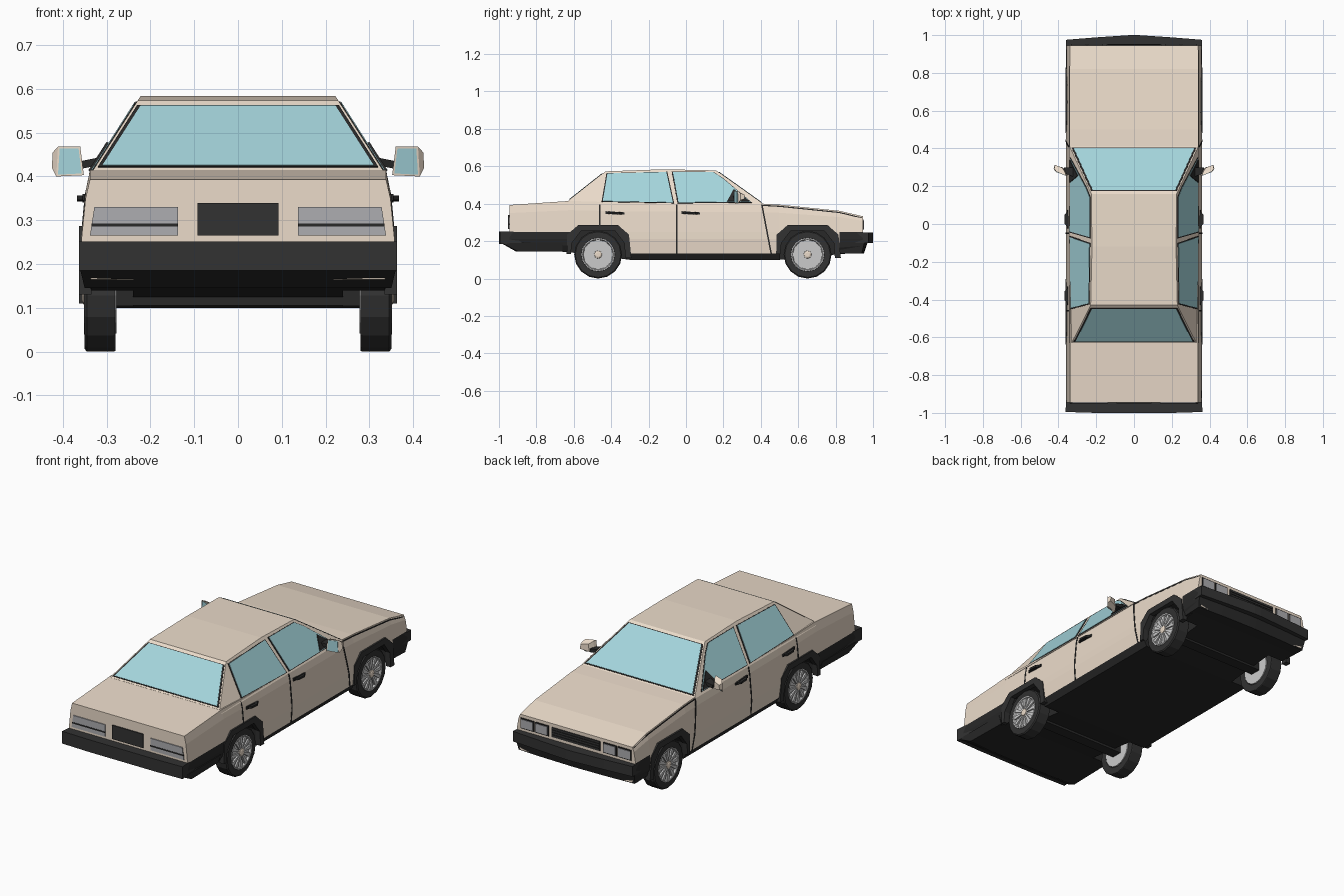
import bpy, bmesh
from math import sin, cos, pi
from mathutils import Vector

if "Cube" in bpy.data.objects:
    bpy.data.objects.remove(bpy.data.objects["Cube"])


def material(name, r, g, b):
    m = bpy.data.materials.new(name)
    m.diffuse_color = (r, g, b, 1)
    m.use_nodes = True
    m.node_tree.nodes["Principled BSDF"].inputs["Base Color"].default_value = m.diffuse_color
    return m


CREAM = material("cream_paint", .83, .71, .59)
BLACK = material("black_trim", .022, .022, .022)
RUBBER = material("rubber", .032, .032, .032)
GLASS = material("glass", .37, .66, .71)
LAMP = material("lamp", .42, .42, .44)
METAL = material("rim_metal", .55, .55, .55)


def loft(name, rings, mats, pick=None, mirror=False):
    """Skin a list of equal closed rings and cap both ends."""
    bm = bmesh.new()
    vs = [[bm.verts.new(p) for p in r] for r in rings]
    n = len(rings[0])
    for i in range(len(vs) - 1):
        for j in range(n):
            k = (j + 1) % n
            f = bm.faces.new((vs[i][j], vs[i][k], vs[i + 1][k], vs[i + 1][j]))
            f.material_index = pick(i, j) if pick else 0
    for r in (vs[0], vs[-1]):
        bm.faces.new(r).material_index = 1 if pick else 0
    bmesh.ops.recalc_face_normals(bm, faces=bm.faces[:])
    me = bpy.data.meshes.new(name)
    bm.to_mesh(me)
    bm.free()
    for m in mats:
        me.materials.append(m)
    ob = bpy.data.objects.new(name, me)
    bpy.context.collection.objects.link(ob)
    if mirror:
        ob.modifiers.new("mirror", 'MIRROR').use_mirror_merge = False
    return ob


def slab(name, pts, vec, mat, mirror=False):
    v = Vector(vec)
    return loft(name, [pts, [Vector(p) + v for p in pts]], [mat], mirror=mirror)


def box(name, x0, x1, y0, y1, z0, z1, mat, mirror=False):
    return slab(name, [(x0, y0, z0), (x1, y0, z0), (x1, y0, z1), (x0, y0, z1)],
                (0, y1 - y0, 0), mat, mirror)


# Lower body: cross-sections along the car
stations = [(-.945, .165, .393), (-.62, .14, .415), (-.30, .10, .405), (.41, .10, .40),
            (.50, .10, .395), (.82, .13, .362), (.945, .14, .333)]
rings = []
for y, zb, zt in stations:
    half = [(.335, zb), (.355, zb + .035), (.36, .21), (.358, .25),
            (.348, .25 + .7 * (zt - .25)), (.338, zt)]
    rings.append([(x, y, z) for x, z in half] + [(-x, y, z) for x, z in reversed(half)])


def paint(i, j):
    row = -1 if j == 11 else min(j, 10 - j)
    return 0 if row <= 0 or (row <= 2 and i in (0, 5)) else 1


body = loft("body", rings, [BLACK, CREAM], paint)

# Wheel wells cut from the body, with black flares around them
AXLES = (-.47, .65)
ARCH = [(-.15, .05), (-.145, .19), (-.095, .262), (.095, .262), (.145, .19), (.15, .05)]
for ay in AXLES:
    for s in (1, -1):
        cut = slab("well_cutter", [(s * .24, ay + y, z) for y, z in ARCH], (s * .3, 0, 0), BLACK)
        cut.hide_render = True
        mod = body.modifiers.new("well", 'BOOLEAN')
        mod.operation, mod.solver, mod.object = 'DIFFERENCE', 'EXACT', cut
        bpy.context.view_layer.objects.active = body
        bpy.ops.object.modifier_apply(modifier=mod.name)
        bpy.data.objects.remove(cut)
    outer = [(-.168, .13), (-.165, .235), (-.105, .287), (.105, .287), (.165, .235), (.178, .11)]
    inner = [(.146, .11), (.14, .19), (.09, .255), (-.09, .255), (-.14, .19), (-.146, .13)]
    slab("wheel_arch", [(.335, ay + y, z) for y, z in outer + inner], (.028, 0, 0), RUBBER, True)


# Cabin with sloping sides
def sx(z):
    return .34 - (z - .40) * .64


cab = [(-.63, .395), (-.63, .415), (-.43, .573), (-.12, .584), (.16, .578), (.41, .40), (.41, .395)]
loft("cabin", [[(s * sx(z), y, z) for y, z in cab] for s in (1, -1)], [CREAM])


# Windows: black frame with glass proud of it
def window(name, pts, out, mirror=False):
    c = sum((Vector(p) for p in pts), Vector()) / len(pts)
    o = Vector(out)
    slab(name + "_frame", [c + (Vector(p) - c) * 1.035 - o for p in pts], o * 1.4, BLACK, mirror)
    slab(name, [Vector(p) - o for p in pts], o * 1.7, GLASS, mirror)


def side(pts):
    return [(sx(z), y, z) for y, z in pts]


OUT = (.005, 0, .003)
window("rear_door_window", side([(-.445, .412), (-.42, .56), (-.105, .567), (-.07, .405)]), OUT, True)
window("front_door_window", side([(-.07, .568), (.145, .567), (.195, .535), (.345, .408), (-.04, .405)]), OUT, True)


def screen(name, low, high, t0, t1, out):
    p = [Vector(low).lerp(Vector(high), t) for t in (t0, t1)]
    a, b = [(sx(v.y) - .016, v.x, v.y) for v in p]
    window(name, [a, b, (-b[0], b[1], b[2]), (-a[0], a[1], a[2])], out)


screen("windshield", (.41, .40), (.16, .578), .04, .93, (0, .003, .005))
screen("rear_window", (-.63, .415), (-.43, .573), .05, .91, (0, -.003, .005))
slab("mirror_corner", side([(.22, .41), (.255, .475), (.34, .41)]), (.008, 0, .004), BLACK, True)


# Door and hood seams
def bx(z):
    pr = [(.10, .335), (.135, .355), (.21, .36), (.25, .358), (.357, .348), (.405, .338)]
    for (z0, x0), (z1, x1) in zip(pr, pr[1:]):
        if z <= z1:
            return x0 + (x1 - x0) * (z - z0) / (z1 - z0)
    return pr[-1][1]


for y0, y1, z0 in ((-.05, -.05, .135), (-.46, -.46, .28), (.455, .405, .135)):
    zs = [z0] + [z for z in (.21, .25, .357, .398) if z > z0]
    seam = []
    for z in zs:
        y, x = y0 + (y1 - y0) * (z - z0) / (.398 - z0), bx(z)
        seam.append([(x - .01, y - .004, z), (x + .002, y - .004, z),
                     (x + .002, y + .004, z), (x - .01, y + .004, z)])
    loft("door_seam", seam, [BLACK], mirror=True)
loft("hood_seam", [[(x, y, z + d) for x, d in ((.33, -.012), (.342, -.012), (.342, -.006), (.33, -.006))]
                   for y, z in ((.41, .40), (.50, .395), (.82, .362), (.94, .333))], [BLACK], mirror=True)

# Door handles
for y in (-.43, -.025):
    slab("door_handle", [(.345, y, .345), (.345, y, .36), (.345, y + .10, .354), (.345, y + .10, .341)],
         (.01, 0, 0), BLACK, True)
    slab("handle_grip", [(.352, y + .01, .346), (.352, y + .09, .343), (.368, y + .075, .343),
                         (.368, y + .025, .346)], (0, 0, .011), BLACK, True)

# Door mirrors
slab("mirror_arm", [(.32, .25, .425), (.32, .30, .425), (.37, .30, .415), (.37, .27, .415)],
     (0, 0, .018), BLACK, True)
loft("mirror_shell", [[(.352, .258, .403), (.415, .278, .400), (.411, .278, .468), (.360, .258, .468)],
                      [(.358, .275, .404), (.425, .292, .42), (.423, .292, .455), (.366, .275, .466)],
                      [(.375, .298, .415), (.42, .312, .425), (.418, .312, .45), (.38, .298, .455)]],
     [CREAM], mirror=True)
slab("mirror_glass", [(.357, .257, .407), (.411, .274, .404), (.407, .274, .464), (.364, .257, .464)],
     (0, .006, 0), GLASS, True)


# Bumpers and valances: plan outlines stacked in z
def bumper(name, levels, mat):
    loft(name, [[(x, y, z) for x, y in h] + [(-x, y, z) for x, y in reversed(h)]
                for z, h in levels], [mat])


front = [(.355, .84), (.361, .975), (.2, .988), (.02, 1.0)]
bumper("front_bumper", [(.19, front), (.245, front)], RUBBER)
low = [(.345, .82), (.35, .94), (.2, .948), (.02, .952)]
mid = [(.355, .82), (.358, .955), (.2, .965), (.02, .972)]
bumper("front_valance", [(.135, low), (.195, mid)], BLACK)
rear = [(.355, -.88), (.363, -.995), (.2, -1.0), (.02, -1.0)]
bumper("rear_bumper", [(.185, rear), (.252, rear)], RUBBER)
bumper("rear_valance", [(.145, [(.345, -.66), (.35, -.90), (.2, -.91), (.02, -.91)]),
                        (.19, [(.36, -.66), (.361, -.985), (.2, -.99), (.02, -.99)])], BLACK)

# Tail lights and plate recess
slab("tail_light", [(.137, -.95, .265), (.338, -.95, .265), (.328, -.95, .33), (.137, -.95, .33)],
     (0, .012, 0), LAMP, True)
box("tail_light_band", .137, .335, -.952, -.94, .286, .293, BLACK, True)
box("rear_plate", -.093, .093, -.951, -.94, .265, .34, RUBBER)

# Headlights and grille
for x0, x1 in ((.17, .24), (.258, .328)):
    box("headlight_frame", x0 - .006, x1 + .006, .94, .949, .259, .316, BLACK, True)
    box("headlight", x0, x1, .94, .952, .265, .31, LAMP, True)
box("grille", -.145, .145, .94, .95, .262, .314, RUBBER)
for z in (.275, .288, .301):
    box("grille_bar", -.14, .14, .945, .953, z - .002, z + .002, BLACK)


# Wheels
def lathe(name, prof, ay, mat, n=16):
    loft(name, [[(x, ay + r * cos(2 * pi * k / n), .128 + r * sin(2 * pi * k / n)) for k in range(n)]
                for x, r in prof], [mat], mirror=True)


for ay in AXLES:
    lathe("tyre", [(.284, .085), (.28, .09), (.28, .126), (.283, .128), (.345, .128), (.35, .122),
                   (.35, .09), (.338, .084)], ay, RUBBER)
    lathe("rim", [(.277, .086), (.34, .086)], ay, METAL)
    lathe("rim_lip", [(.338, .091), (.352, .089), (.352, .083), (.342, .078)], ay, METAL)
    lathe("hub", [(.335, .024), (.353, .02), (.356, .012)], ay, CREAM, 8)
    for k in range(12):
        a = 2 * pi * k / 12
        pts = [(.338, ay + r * cos(a + d), .128 + r * sin(a + d))
               for r, d in ((.018, -.2), (.08, -.13), (.08, .13), (.018, .2))]
        slab("spoke", pts, (.012, 0, 0), METAL, True)
    box("axle", -.28, .28, ay - .03, ay + .03, .105, .15, BLACK)
